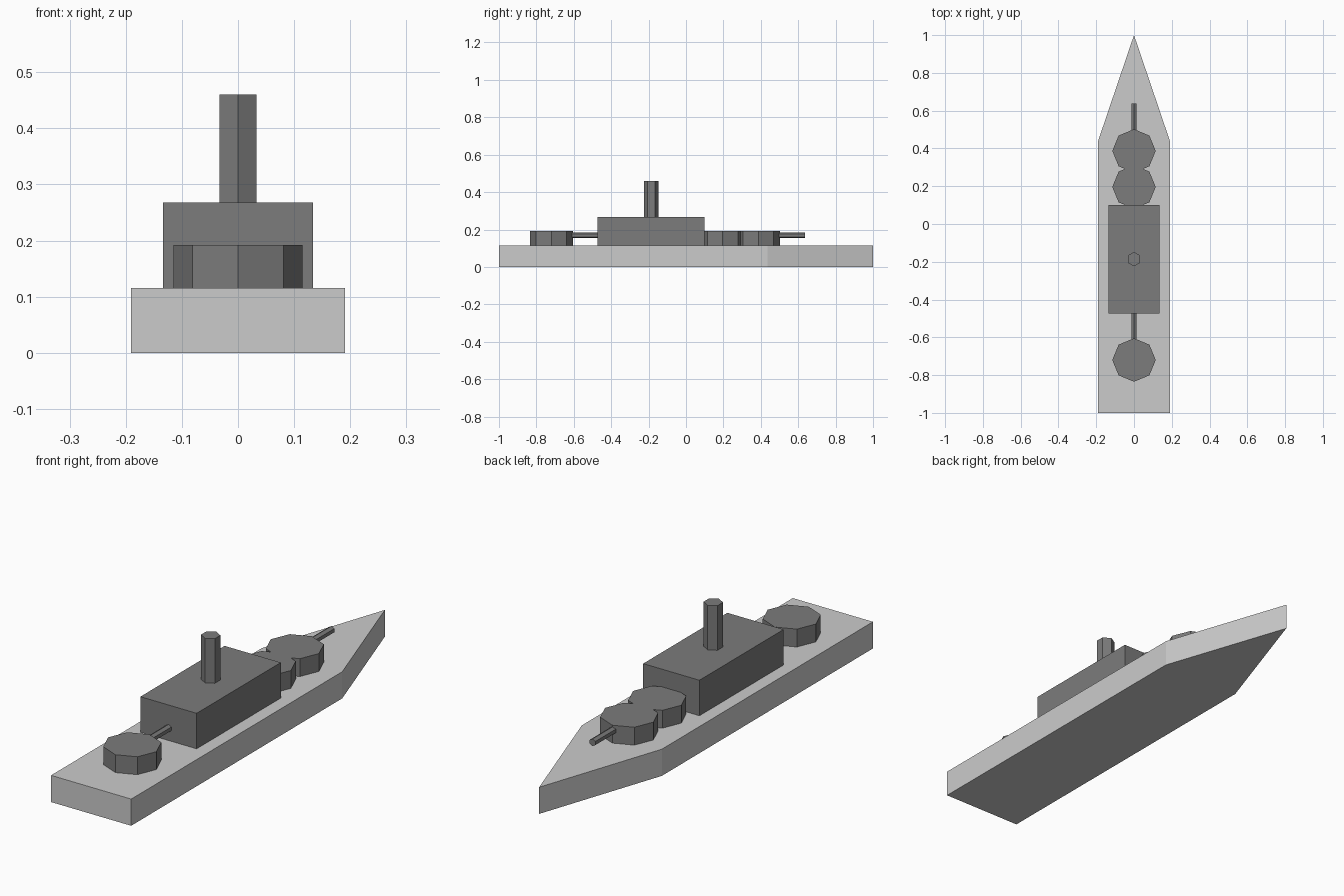
import bpy, bmesh
from mathutils import Matrix, Vector

if "Cube" in bpy.data.objects:
    bpy.data.objects.remove(bpy.data.objects["Cube"])

DECK = 0.115       # hull height
TURRET_R = 0.115
TURRET_H = 0.077
ROOF = 0.268       # top of superstructure


def grey(name, v):
    m = bpy.data.materials.new(name)
    m.diffuse_color = (v, v, v, 1)
    m.use_nodes = True
    m.node_tree.nodes["Principled BSDF"].inputs["Base Color"].default_value = m.diffuse_color
    return m


light, dark = grey("light_grey", 0.8), grey("dark_grey", 0.2)


def finish(name, bm, mat):
    bmesh.ops.recalc_face_normals(bm, faces=bm.faces)
    me = bpy.data.meshes.new(name)
    bm.to_mesh(me)
    bm.free()
    me.materials.append(mat)
    ob = bpy.data.objects.new(name, me)
    bpy.context.collection.objects.link(ob)
    return ob


def prism(name, outline, z0, z1, mat):
    bm = bmesh.new()
    face = bm.faces.new([bm.verts.new((x, y, z0)) for x, y in outline])
    ext = bmesh.ops.extrude_face_region(bm, geom=[face], use_keep_orig=True)
    top = [v for v in ext["geom"] if isinstance(v, bmesh.types.BMVert)]
    bmesh.ops.translate(bm, verts=top, vec=(0, 0, z1 - z0))
    return finish(name, bm, mat)


def cylinder(name, start, end, radius, sides, mat):
    # first corner points to +y (upright) or to +/-z (lying along y)
    a, b = Vector(start), Vector(end)
    d = b - a
    turn = Matrix() if abs(d.z) > abs(d.y) else Matrix.Rotation(1.5707963, 4, 'X')
    spin = Matrix.Rotation(1.5707963, 4, 'Z')
    bm = bmesh.new()
    bmesh.ops.create_cone(bm, cap_ends=True, segments=sides, radius1=radius,
                          radius2=radius, depth=d.length,
                          matrix=Matrix.Translation((a + b) / 2) @ turn @ spin)
    # make sure a corner lies on the x = 0 plane
    if not any(abs(v.co.x) < 1e-4 for v in bm.verts):
        fix = Matrix.Rotation(3.14159265 / sides, 3, d.normalized())
        bmesh.ops.rotate(bm, verts=bm.verts, cent=(a + b) / 2, matrix=fix)
    return finish(name, bm, mat)


# hull with pointed bow
prism("hull", [(-0.191, -1), (0.191, -1), (0.191, 0.437), (0, 1), (-0.191, 0.437)],
      0, DECK, light)

# superstructure block
prism("superstructure", [(-0.134, -0.473), (0.134, -0.473), (0.134, 0.1), (-0.134, 0.1)],
      DECK, ROOF, dark)

# hexagonal funnel
cylinder("funnel", (0, -0.186, ROOF), (0, -0.186, 0.46), 0.038, 6, dark)

# eight-sided turrets, each with a barrel pointing forward
for name, y in (("front", 0.387), ("middle", 0.196), ("rear", -0.72)):
    cylinder(name + "_turret", (0, y, DECK), (0, y, DECK + TURRET_H), TURRET_R, 8, dark)
    cylinder(name + "_barrel", (0, y, 0.169), (0, y + 0.25, 0.169), 0.0155, 6, dark)
